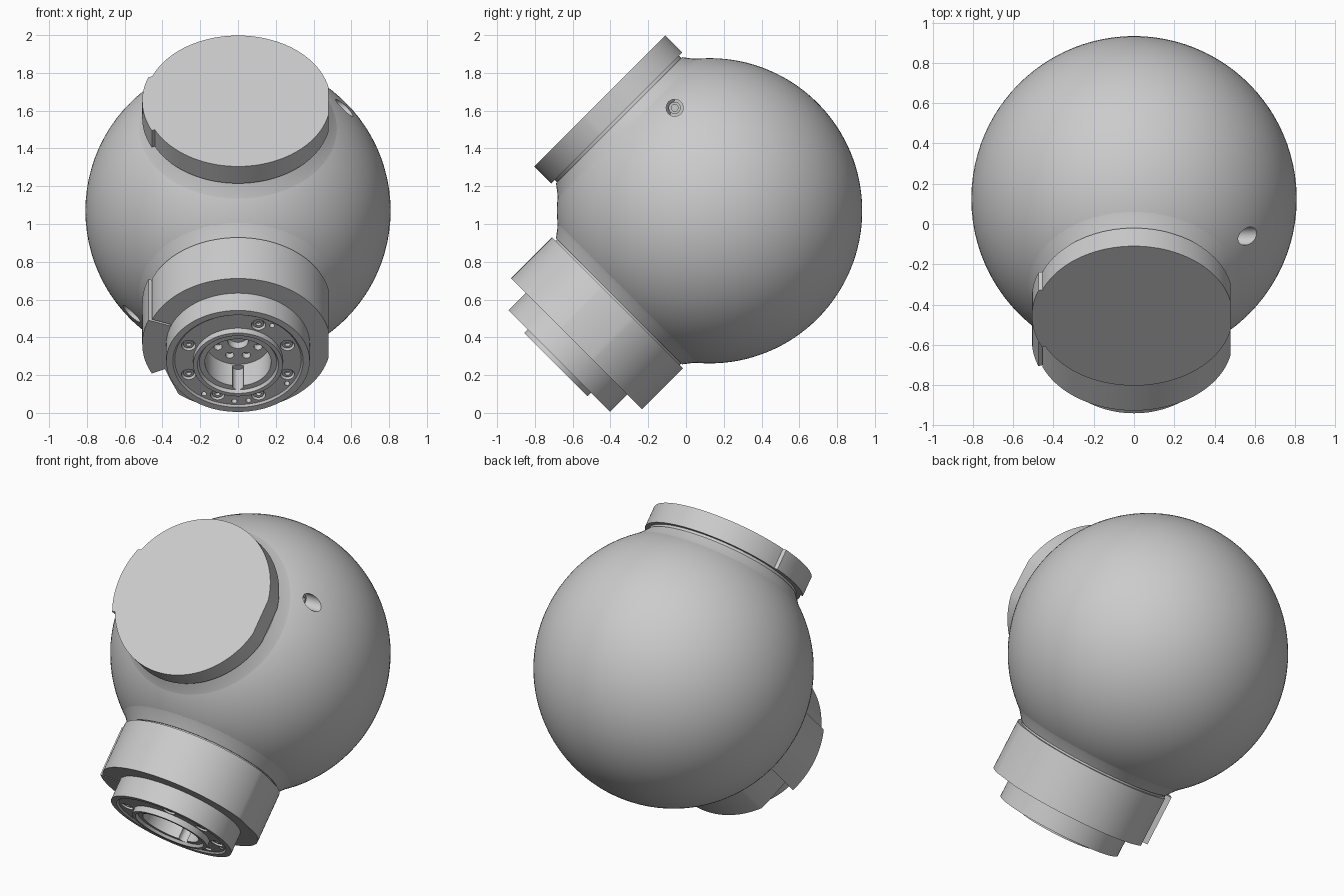
import bpy, bmesh, math
from mathutils import Matrix, Vector

if "Cube" in bpy.data.objects:
    bpy.data.objects.remove(bpy.data.objects["Cube"])

CENTRE = Vector((0, 0.125, 1.07))
S = math.sqrt(0.5)


def frame(axis, origin=CENTRE):
    """Local z runs along axis, local x is world x unless axis is x itself."""
    z = Vector(axis).normalized()
    x = Vector((1, 0, 0)) if abs(z.x) < 0.9 else Vector((0, 1, 0))
    y = z.cross(x)
    return Matrix.Translation(origin) @ Matrix((x, y, z)).transposed().to_4x4()


UPPER, LOWER = frame((0, -S, S)), frame((0, -S, -S))


def finish(name, bm, mat, smooth=True):
    bmesh.ops.remove_doubles(bm, verts=bm.verts, dist=1e-5)
    bmesh.ops.recalc_face_normals(bm, faces=bm.faces)
    bmesh.ops.transform(bm, matrix=mat, verts=bm.verts)
    me = bpy.data.meshes.new(name)
    bm.to_mesh(me)
    bm.free()
    ob = bpy.data.objects.new(name, me)
    bpy.context.collection.objects.link(ob)
    if smooth:
        shade(ob)
    return ob


def activate(ob):
    bpy.ops.object.select_all(action='DESELECT')
    ob.select_set(True)
    bpy.context.view_layer.objects.active = ob


def shade(ob):
    activate(ob)
    bpy.ops.object.shade_smooth_by_angle(angle=math.radians(30))


def lathe(name, profile, mat, n=96, smooth=True):
    """Spin (radius, distance) points; both ends sit on the axis."""
    bm = bmesh.new()
    rings = []
    for r, d in profile:
        if r == 0:
            rings.append([bm.verts.new((0, 0, d))] * n)
        else:
            rings.append([bm.verts.new((r * math.cos(t), r * math.sin(t), d))
                          for t in (2 * math.pi * i / n for i in range(n))])
    for a, b in zip(rings, rings[1:]):
        for i in range(n):
            j = (i + 1) % n
            quad = list(dict.fromkeys((a[i], a[j], b[j], b[i])))
            if len(quad) > 2:
                bm.faces.new(quad)
    return finish(name, bm, mat, smooth)


def prism(name, outline, d0, d1, mat):
    bm = bmesh.new()
    face = bm.faces.new([bm.verts.new((x, y, d0)) for x, y in outline])
    new = bmesh.ops.extrude_face_region(bm, geom=[face])['geom']
    verts = [v for v in new if isinstance(v, bmesh.types.BMVert)]
    bmesh.ops.translate(bm, verts=verts, vec=(0, 0, d1 - d0))
    return finish(name, bm, mat)


def cut(ob, holes, mat):
    """Bore cylinders given as (x, y, radius, d0, d1) in the local frame."""
    bm = bmesh.new()
    for x, y, r, d0, d1 in holes:
        bmesh.ops.create_cone(bm, cap_ends=True, segments=32, radius1=r, radius2=r,
                              depth=d1 - d0, matrix=Matrix.Translation((x, y, (d0 + d1) / 2)))
    cutter = finish("hole_cutter", bm, mat, False)
    cutter.hide_render = True
    mod = ob.modifiers.new("holes", 'BOOLEAN')
    mod.operation, mod.solver, mod.object = 'DIFFERENCE', 'EXACT', cutter
    activate(ob)
    bpy.ops.object.modifier_apply(modifier=mod.name)
    bpy.data.objects.remove(cutter)
    shade(ob)


def collar_outline(slotted):
    """Round collar, flat on the right, raised radial tab on the left."""
    def p(r, deg):
        t = math.radians(deg)
        return (min(r * math.cos(t), 0.478), r * math.sin(t))
    flat = math.degrees(math.acos(0.478 / 0.49))
    pts = [p(0.49, flat + (158 - flat) * i / 60) for i in range(61)]
    if slotted:
        pts += [p(0.385, 157.7), p(0.385, 159.4)]
    pts += [p(0.507, 159.4 + 46.4 * i / 20) for i in range(21)]
    if slotted:
        pts += [p(0.43, 206), p(0.45, 218)]
    start = 230 if slotted else 206
    pts += [p(0.49, start + (360 - flat - start) * i / 50) for i in range(51)]
    return pts


# Ball body, with a screw pocket on each side
R = 0.808
ball = lathe("ball_body", [(R * math.sin(math.pi * i / 64) if 0 < i < 64 else 0,
                            -R * math.cos(math.pi * i / 64)) for i in range(65)],
             UPPER, 128, False)
for side, name in ((1, "right"), (-1, "left")):
    pocket = frame((side, 0, 0), CENTRE + Vector((0, -0.185, 0.545 * side)))
    cut(ball, [(0, 0, 0.045, 0.46, 0.9)], pocket)
    lathe(f"{name}_side_screw", [(0, 0.45), (0.032, 0.45), (0.032, 0.50), (0.018, 0.50),
                                 (0.018, 0.475), (0, 0.475)], pocket, 32)

# Flared necks between the ball and both collars
for mat, name in ((UPPER, "upper_neck"), (LOWER, "lower_neck")):
    lathe(name, [(0, 0.5), (0.5, 0.5), (0.565, 0.574), (0.535, 0.603), (0.505, 0.635),
                 (0.472, 0.678), (0.465, 0.678), (0.465, 0.71), (0, 0.71)], mat)

# Collars
prism("upper_cap", collar_outline(False), 0.695, 0.822, UPPER)
prism("lower_collar", collar_outline(True), 0.69, 0.997, LOWER)

# Flange under the lower collar, with a stepped central bore
flange = lathe("mounting_flange", [
    (0, 0.90), (0.38, 0.90), (0.38, 1.126), (0.345, 1.126), (0.335, 1.116), (0.237, 1.116),
    (0.237, 1.152), (0.215, 1.152), (0.205, 1.135), (0.175, 1.135), (0.175, 0.975),
    (0, 0.975)], LOWER, 96, False)


def polar(r, deg):
    return r * math.cos(math.radians(deg)), r * math.sin(math.radians(deg))


screws = [polar(0.283, 22.5 + 45 * k) for k in range(8) if k != 2]
pins = [(0.18, 0.255), (0.26, -0.177), (0.055, -0.304), (-0.02, -0.31), (-0.18, -0.255)]
holes = [(x, y, 0.038, 1.085, 1.2) for x, y in screws]
holes += [(x, y, 0.014, 1.08, 1.2) for x, y in pins]
holes += [(*polar(0.115, 22.5 + 45 * k), 0.022, 0.94, 1.0) for k in range(8)]
holes += [(0, 0, 0.055, 0.93, 1.0), (0, -0.175, 0.03, 0.985, 1.2)]
# The collar stops short inside, so the bore stays open
collar = bpy.data.objects["lower_collar"]
cut(collar, [(0, 0, 0.36, 0.92, 1.1)], LOWER)
cut(flange, holes, LOWER)

# Socket screws in the flange
for i, (x, y) in enumerate(screws):
    lathe(f"flange_screw_{i + 1}", [(0, 1.08), (0.028, 1.08), (0.028, 1.108), (0.014, 1.108),
                                    (0.014, 1.09), (0, 1.09)],
          LOWER @ Matrix.Translation((x, y, 0)), 24)
